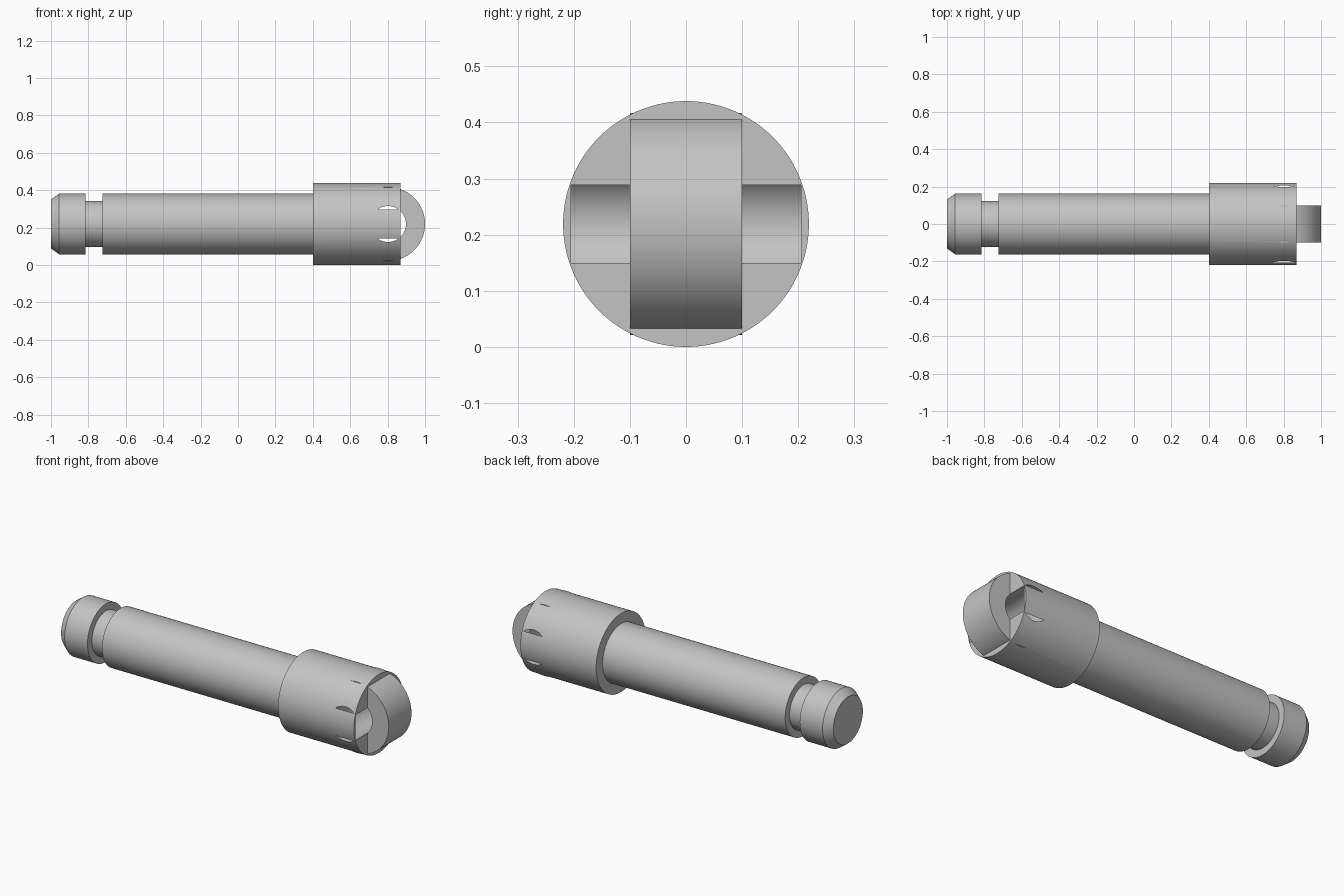
import bpy
import bmesh
from math import radians
from mathutils import Matrix, Vector

cube = bpy.data.objects.get("Cube")
if cube:
    bpy.data.objects.remove(cube, do_unlink=True)

AXIS_Z = 0.219      # height of the long axis
EYE_X = 0.802       # centre of the eye in the head

steel = bpy.data.materials.new("plain_grey")
grey = (0.55, 0.55, 0.55, 1.0)
steel.use_nodes = True
steel.diffuse_color = grey
steel.node_tree.nodes["Principled BSDF"].inputs["Base Color"].default_value = grey


def make_object(name, bm):
    bmesh.ops.recalc_face_normals(bm, faces=bm.faces)
    mesh = bpy.data.meshes.new(name)
    bm.to_mesh(mesh)
    bm.free()
    mesh.materials.append(steel)
    obj = bpy.data.objects.new(name, mesh)
    bpy.context.collection.objects.link(obj)
    return obj


def lathe(name, profile, steps=128):
    """Revolve (x, radius) points about the long axis."""
    bm = bmesh.new()
    points = [(profile[0][0], 0)] + profile + [(profile[-1][0], 0)]
    verts = [bm.verts.new((x, 0, AXIS_Z + r)) for x, r in points]
    edges = [bm.edges.new(pair) for pair in zip(verts, verts[1:])]
    bmesh.ops.spin(bm, geom=verts + edges, cent=(0, 0, AXIS_Z), axis=(1, 0, 0),
                   angle=radians(360), steps=steps)
    bmesh.ops.remove_doubles(bm, verts=bm.verts, dist=0.0001)
    return make_object(name, bm)


def cross_cylinder(name, radius, width):
    """Cylinder lying along y through the eye centre."""
    bm = bmesh.new()
    place = Matrix.Translation(Vector((EYE_X, 0, AXIS_Z))) @ Matrix.Rotation(radians(90), 4, 'X')
    bmesh.ops.create_cone(bm, cap_ends=True, segments=128, radius1=radius,
                          radius2=radius, depth=width, matrix=place)
    return make_object(name, bm)


def combine(target, other, operation):
    mod = target.modifiers.new(operation.lower(), 'BOOLEAN')
    mod.operation = operation
    mod.solver = 'EXACT'
    mod.object = other
    bpy.ops.object.select_all(action='DESELECT')
    target.select_set(True)
    bpy.context.view_layer.objects.active = target
    bpy.ops.object.modifier_apply(modifier=mod.name)
    bpy.data.objects.remove(other, do_unlink=True)


# Turned shaft: chamfered tip, groove, long shank, wide head
pin = lathe("eye_pin", [
    (-1.0, 0.13), (-0.956, 0.162), (-0.815, 0.162), (-0.815, 0.123),
    (-0.725, 0.123), (-0.725, 0.162), (0.401, 0.162), (0.401, 0.219),
    (0.868, 0.219)])

# Rounded eye standing out of the head
combine(pin, cross_cylinder("eye_disc", 0.198, 0.2), 'UNION')

# Cross bore, stopping just short of the sides of the head
combine(pin, cross_cylinder("eye_bore", 0.096, 0.41), 'DIFFERENCE')

bpy.ops.object.shade_smooth_by_angle(angle=radians(25))
